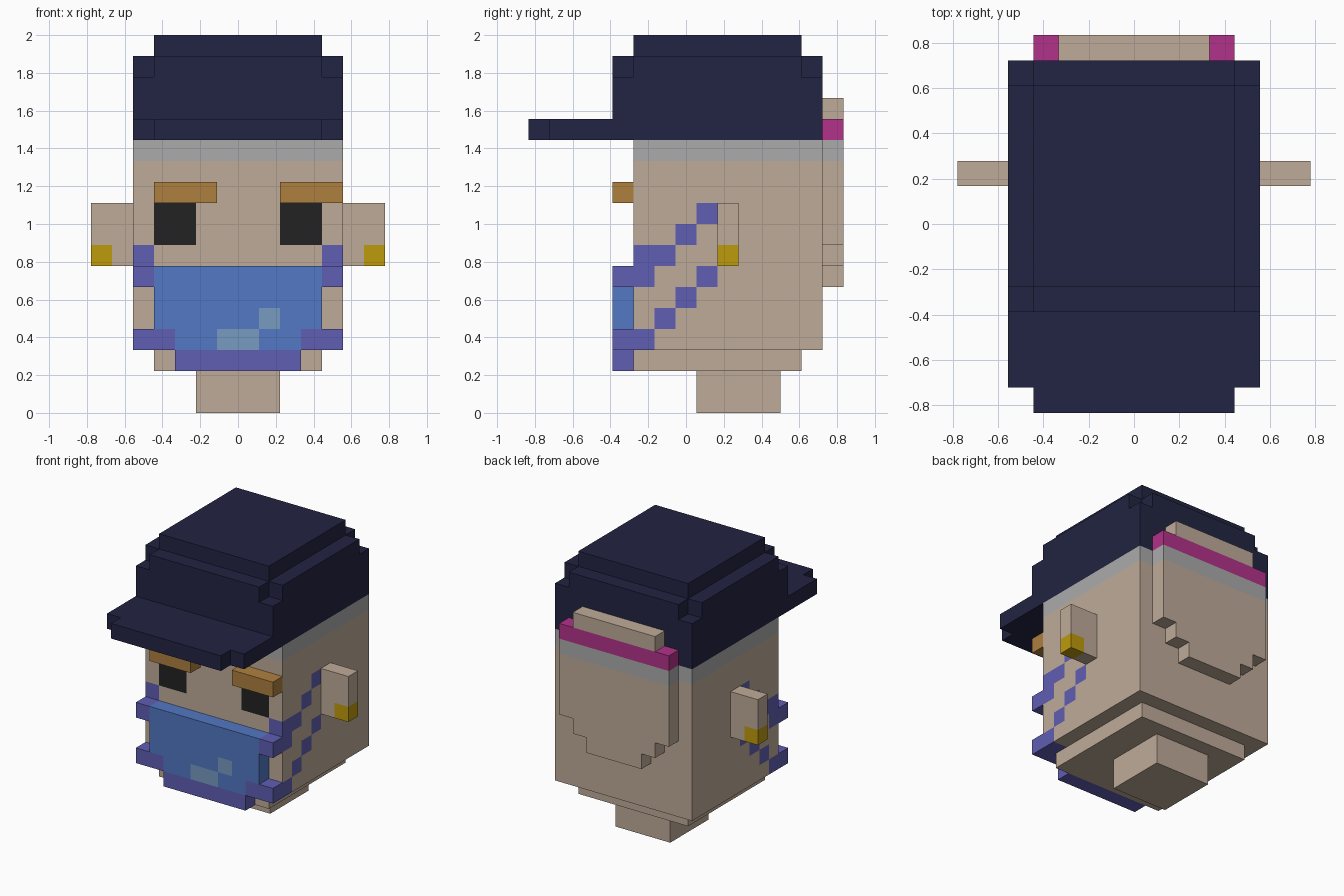
import bpy
import bmesh
from mathutils import Vector

if "Cube" in bpy.data.objects:
    bpy.data.objects.remove(bpy.data.objects["Cube"], do_unlink=True)

UNIT = 1 / 9                      # edge length of one block
ORIGIN = Vector((0, 7.5, 0))      # block grid origin, in blocks


def make_material(name, rgb):
    """Flat material from 0-255 display values."""
    linear = []
    for value in rgb:
        c = value / 255
        linear.append(c / 12.92 if c <= 0.04045 else ((c + 0.055) / 1.055) ** 2.4)
    material = bpy.data.materials.new(name)
    material.use_nodes = True
    shader = next(n for n in material.node_tree.nodes if n.type == 'BSDF_PRINCIPLED')
    shader.inputs["Base Color"].default_value = (*linear, 1)
    material.diffuse_color = (*linear, 1)
    return material


skin = make_material("skin", (191, 171, 153))
grey = make_material("shaved_grey", (171, 171, 171))
navy = make_material("cap_navy", (34, 36, 66))
brown = make_material("brow_brown", (174, 128, 63))
black = make_material("eye_black", (34, 34, 34))
blue = make_material("mask_blue", (82, 120, 195))
purple = make_material("trim_purple", (96, 94, 179))
pale = make_material("mask_pale", (120, 155, 193))
gold = make_material("earring_gold", (190, 155, 12))
pink = make_material("hair_band_pink", (178, 50, 138))


class Part:
    """A block-built part: fill, paint and carve boxes, then skin the outside."""

    def __init__(self, name):
        self.name = name
        self.blocks = {}

    def fill(self, material, x, y, z):
        for i in range(*x):
            for j in range(*y):
                for k in range(*z):
                    self.blocks[i, j, k] = material
        return self

    def fill_pair(self, material, x, y, z):
        self.fill(material, x, y, z)
        return self.fill(material, (-x[1], -x[0]), y, z)

    def carve_pair(self, x, y, z):
        self.fill_pair(None, x, y, z)
        self.blocks = {cell: m for cell, m in self.blocks.items() if m}
        return self

    def build(self):
        mesh = bpy.data.meshes.new(self.name)
        slots = []
        for material in self.blocks.values():
            if material not in slots:
                slots.append(material)
                mesh.materials.append(material)
        bm = bmesh.new()
        corners = {}

        def corner(point):
            key = tuple(round(c) for c in point)
            if key not in corners:
                corners[key] = bm.verts.new((Vector(key) - ORIGIN) * UNIT)
            return corners[key]

        for cell, material in self.blocks.items():
            for axis in range(3):
                for side in (0, 1):
                    normal = Vector((0, 0, 0))
                    normal[axis] = 2 * side - 1
                    if tuple(round(c) for c in Vector(cell) + normal) in self.blocks:
                        continue
                    u, v = Vector((0, 0, 0)), Vector((0, 0, 0))
                    u[(axis + 1) % 3] = v[(axis + 2) % 3] = 1
                    base = Vector(cell) + normal * side
                    ring = [base, base + u, base + u + v, base + v]
                    if not side:
                        ring.reverse()
                    face = bm.faces.new([corner(p) for p in ring])
                    face.material_index = slots.index(material)
        # Merge flat areas of the same colour
        bmesh.ops.dissolve_limit(bm, angle_limit=0.01, verts=bm.verts[:],
                                 edges=bm.edges[:], delimit={'MATERIAL'})
        bm.to_mesh(mesh)
        bm.free()
        obj = bpy.data.objects.new(self.name, mesh)
        bpy.context.collection.objects.link(obj)


# Neck and chin
Part("neck").fill(skin, (-2, 2), (8, 12), (0, 2)).build()
Part("chin").fill(skin, (-4, 4), (5, 13), (2, 3)).build()

# Head with shaved band, painted eyes and mask straps
head = Part("head").fill(skin, (-5, 5), (5, 14), (3, 12))
head.fill(grey, (-5, 5), (5, 14), (12, 13))
head.fill_pair(black, (2, 4), (5, 6), (8, 10))
for step in range(4):
    y = (5 + step, 6 + step)
    head.fill_pair(purple, (4, 5), y, (3 + step, 4 + step))
    head.fill_pair(purple, (4, 5), y, (6 + step, 7 + step))
head.fill_pair(purple, (4, 5), (5, 6), (7, 8))
head.build()

# Ears with earrings
for name, x, tip in (("left_ear", (5, 7), (6, 7)), ("right_ear", (-7, -5), (-7, -6))):
    ear = Part(name).fill(skin, x, (9, 10), (7, 10))
    ear.fill(gold, tip, (9, 10), (7, 8)).build()

# Eyebrows
for name, x in (("left_eyebrow", (2, 5)), ("right_eyebrow", (-4, -1))):
    Part(name).fill(brown, x, (4, 5), (10, 11)).build()

# Face mask with trim and a pale highlight
layer = (4, 5)
mask = Part("face_mask").fill(blue, (-4, 4), layer, (3, 7))
mask.fill_pair(purple, (4, 5), layer, (6, 7))
mask.fill_pair(purple, (3, 5), layer, (3, 4))
mask.fill(purple, (-3, 3), layer, (2, 3))
mask.fill(pale, (-1, 1), layer, (3, 4)).fill(pale, (1, 2), layer, (4, 5))
mask.build()

# Cap: crown with notched upper corners, top and two-step visor
cap = Part("cap").fill(navy, (-5, 5), (4, 14), (13, 17))
for y in ((4, 5), (13, 14)):
    cap.carve_pair((4, 5), y, (16, 17))
cap.fill(navy, (-4, 4), (5, 13), (17, 18))
cap.fill(navy, (-5, 5), (1, 4), (13, 14)).fill(navy, (-4, 4), (0, 1), (13, 14))
cap.build()

# Tied hair at the back, tapering downwards
layer = (14, 15)
hair = Part("back_hair").fill(skin, (-4, 4), layer, (8, 12))
hair.fill(skin, (-3, 3), layer, (7, 8)).fill(skin, (-2, 2), layer, (6, 7))
hair.fill(grey, (-4, 4), layer, (12, 13)).fill(pink, (-4, 4), layer, (13, 14))
hair.fill(skin, (-3, 3), layer, (14, 15)).build()
